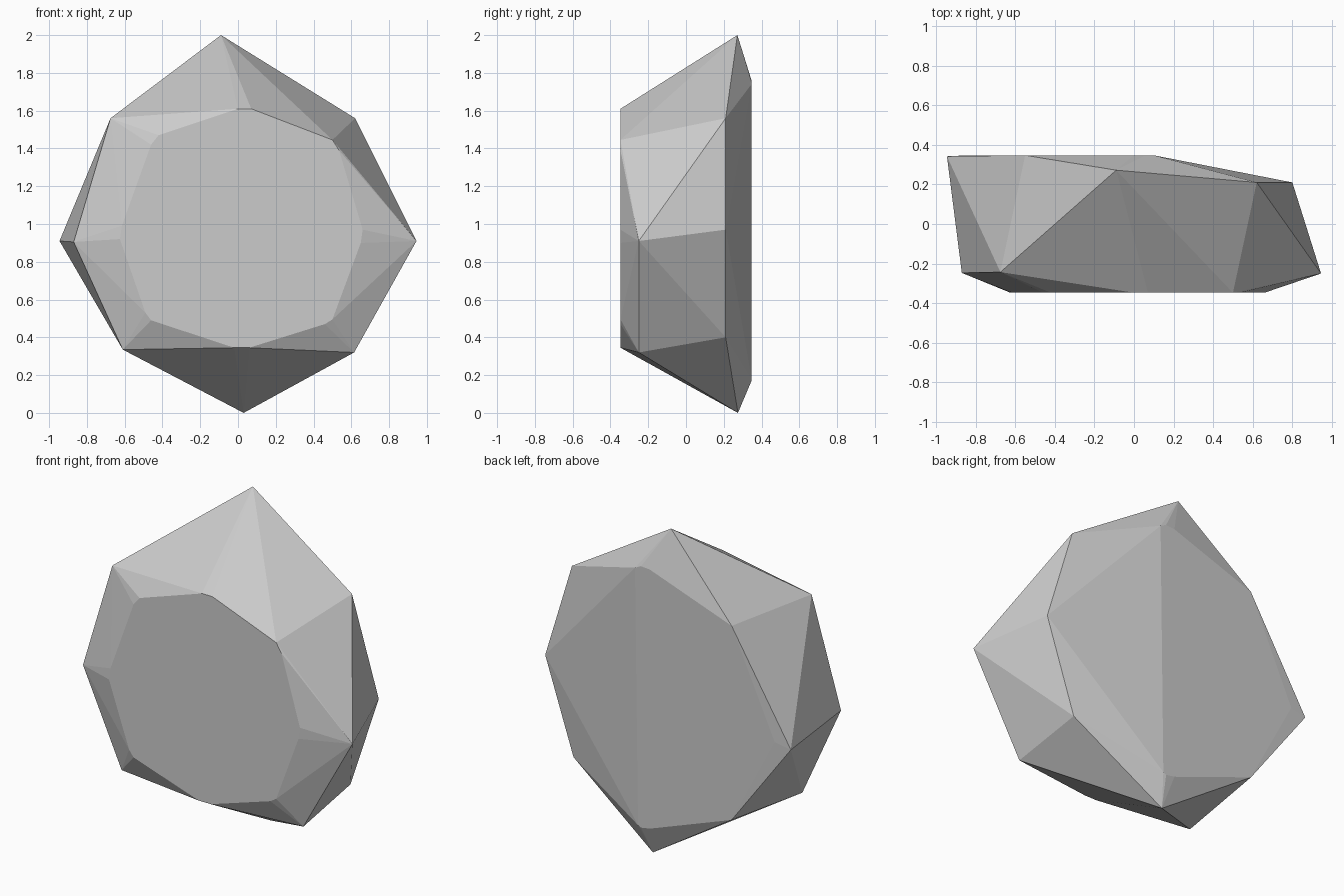
import bpy, bmesh, math

# Flat front facet: octagonal outline with clipped corners (x, z)
FRONT_Y, BACK_Y = -0.347, 0.347
front = [(0, 1.61), (0.07, 1.61), (0.5, 1.445), (0.535, 1.39),
         (0.66, 0.97), (0.65, 0.90), (0.50, 0.495), (0.46, 0.47),
         (0.06, 0.345), (-0.02, 0.345), (-0.46, 0.49), (-0.49, 0.53),
         (-0.625, 0.92), (-0.615, 0.99), (-0.46, 1.42), (-0.42, 1.47)]

# Flat back facet (x, z)
back = [(0.10, 1.74), (0.06, 1.76), (0.0, 1.755), (-0.55, 1.56),
        (-0.84, 0.93), (-0.55, 0.38), (0.0, 0.18), (0.06, 0.17), (0.08, 0.18)]

# Outer corners of the stone (x, y, z)
girdle = [(-0.09, 0.272, 2.0), (-0.675, -0.243, 1.56), (0.62, 0.21, 1.56),
          (-0.945, 0.342, 0.91), (-0.87, -0.247, 0.905),
          (0.945, -0.25, 0.91), (0.80, 0.21, 0.97),
          (-0.61, -0.247, 0.335), (0.615, -0.25, 0.32),
          (0.61, 0.21, 0.40), (0.03, 0.275, 0.0)]

points = ([(x, FRONT_Y, z) for x, z in front]
          + [(x, BACK_Y, z) for x, z in back] + girdle)

# Wrap the corners in a convex faceted skin
bm = bmesh.new()
for p in points:
    bm.verts.new(p)
res = bmesh.ops.convex_hull(bm, input=bm.verts[:])
loose = [v for v in bm.verts if not v.link_faces]
bmesh.ops.delete(bm, geom=loose, context='VERTS')
bmesh.ops.dissolve_limit(bm, angle_limit=math.radians(0.5),
                         verts=bm.verts[:], edges=bm.edges[:])
bmesh.ops.recalc_face_normals(bm, faces=bm.faces[:])

mesh = bpy.data.meshes.new("faceted_stone")
bm.to_mesh(mesh)
bm.free()
stone = bpy.data.objects.new("faceted_stone", mesh)
bpy.context.collection.objects.link(stone)
